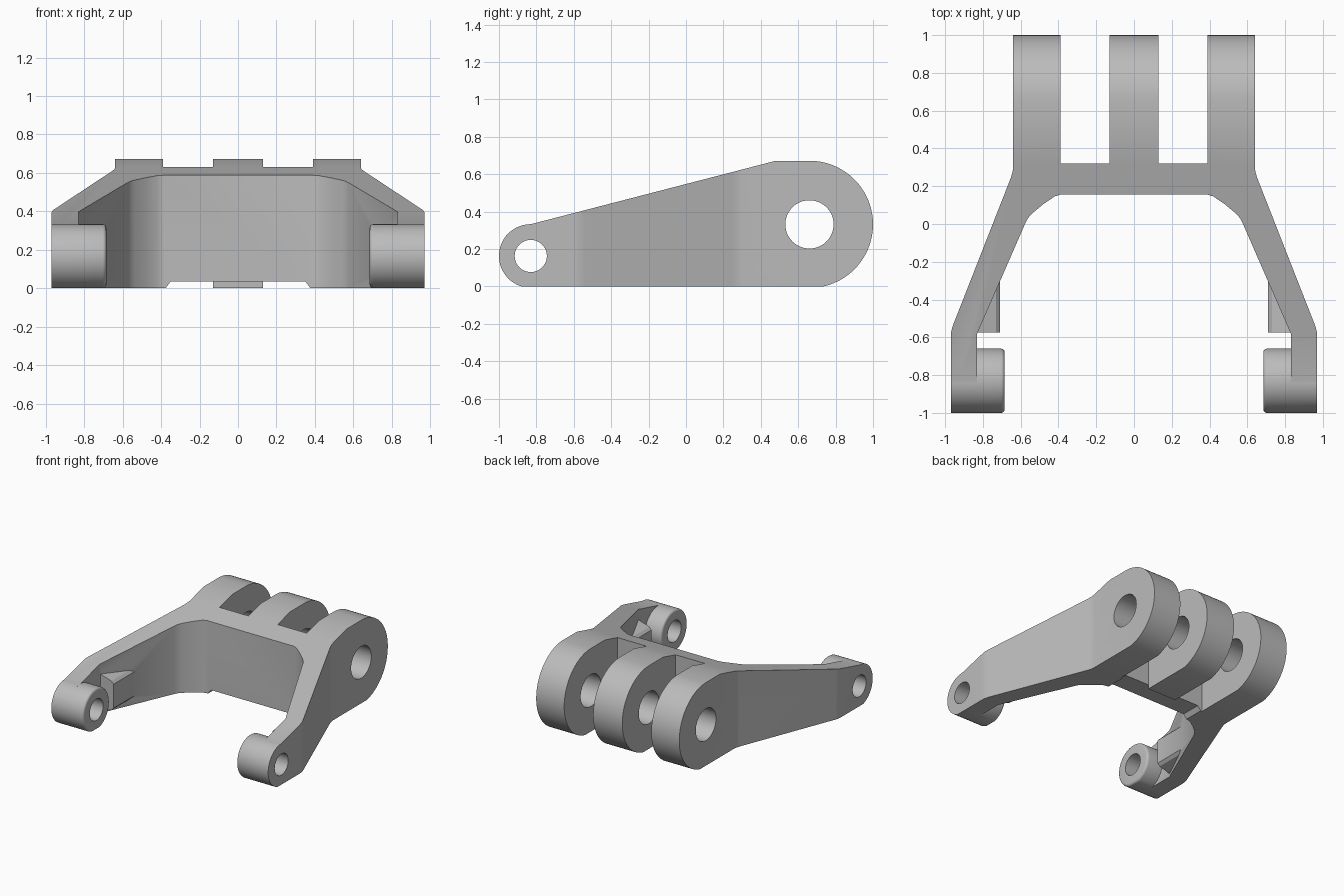
import bpy, bmesh
from math import asin, sin, cos, pi, radians
from mathutils import Vector

cube = bpy.data.objects.get("Cube")
if cube:
    bpy.data.objects.remove(cube)

steel = bpy.data.materials.new("light grey metal")
steel.use_nodes = True
GREY = (0.5, 0.5, 0.5, 1)
steel.diffuse_color = GREY
steel.node_tree.nodes["Principled BSDF"].inputs["Base Color"].default_value = GREY

FRONT, REAR = (-0.83, 0.163), (0.66, 0.332)   # pivot axes as (y, z)
R_FRONT, R_REAR = 0.17, 0.34


def arc(centre, r, a0, a1, n=40):
    return [(centre[0] + r * cos(a0 + (a1 - a0) * i / n),
             centre[1] + r * sin(a0 + (a1 - a0) * i / n)) for i in range(n + 1)]


def prism(name, outline, axis, lo, hi, bevel=0):
    """Extrude a 2D outline along x (outline in y,z), y (x,z) or z (x,y)."""
    place = {"x": lambda a, b, t: (t, a, b),
             "y": lambda a, b, t: (a, t, b),
             "z": lambda a, b, t: (a, b, t)}[axis]
    bm = bmesh.new()
    base = bm.faces.new([bm.verts.new(place(a, b, lo)) for a, b in outline])
    top = bmesh.ops.extrude_face_region(bm, geom=[base])["geom"]
    shift = Vector(place(0, 0, hi - lo))
    bmesh.ops.translate(bm, verts=[v for v in top if isinstance(v, bmesh.types.BMVert)], vec=shift)
    bmesh.ops.recalc_face_normals(bm, faces=bm.faces[:])
    if bevel:
        # round off the rim at the low end only
        rim = [e for e in bm.edges if all(abs(v.co.dot(shift.normalized()) - lo) < 1e-5 for v in e.verts)]
        bmesh.ops.bevel(bm, geom=rim, offset=bevel, segments=4, profile=0.5, affect="EDGES")
    mesh = bpy.data.meshes.new(name)
    bm.to_mesh(mesh)
    bm.free()
    ob = bpy.data.objects.new(name, mesh)
    bpy.context.collection.objects.link(ob)
    mesh.materials.append(steel)
    return ob


def mirrored(ob):
    twin = ob.copy()
    twin.data = ob.data.copy()
    bpy.context.collection.objects.link(twin)
    bm = bmesh.new()
    bm.from_mesh(twin.data)
    for v in bm.verts:
        v.co.x = -v.co.x
    bmesh.ops.reverse_faces(bm, faces=bm.faces[:])
    bm.to_mesh(twin.data)
    bm.free()
    return twin


def combine(target, other, operation):
    bpy.ops.object.select_all(action="DESELECT")
    bpy.context.view_layer.objects.active = target
    target.select_set(True)
    mod = target.modifiers.new(operation, "BOOLEAN")
    mod.operation, mod.solver, mod.object = operation, "EXACT", other
    bpy.ops.object.modifier_apply(modifier=mod.name)
    bpy.data.objects.remove(other)


# Side profile: two rounded pivot ends, flat underside, sloping top
front_dip = asin(FRONT[1] / R_FRONT)
rear_dip = asin(REAR[1] / R_REAR)
side = (arc(REAR, R_REAR, -rear_dip, pi / 2)
        + [(0.48, 0.672)]
        + arc(FRONT, R_FRONT, pi / 2, pi + front_dip))
frame = prism("link_frame", side, "x", -0.97, 0.97)

# Plan outline: splayed arms, cross web and three rear lugs
half = [(0.13, 0.32), (0.13, 1.1), (0.13, 0.32), (0.39, 0.32)]
half = [(0.13, 1.1), (0.13, 0.32), (0.39, 0.32), (0.39, 1.1), (0.64, 1.1),
        (0.64, 0.30), (0.643, 0.275), (0.652, 0.245),
        (0.96, -0.54), (0.968, -0.57), (0.97, -0.60), (0.97, -1.1),
        (0.83, -1.1), (0.83, -0.58),
        (0.575, 0.005), (0.562, 0.03), (0.54, 0.055), (0.48, 0.105),
        (0.42, 0.146), (0.39, 0.155)]
plan = prism("plan_shape", half + [(-x, y) for x, y in reversed(half)], "z", -0.2, 0.9)
combine(frame, plan, "INTERSECT")

# Front pivot bosses, reaching inward from the arms
boss = prism("front_boss", arc(FRONT, R_FRONT, -front_dip, pi + front_dip, 64)[:],
             "x", 0.685, 0.93, bevel=0.018)
# Stop blocks on the inner faces of the arms
stop = prism("stop_block", [(0.71, 0.07), (0.71, 0.265), (0.73, 0.285),
                            (0.84, 0.32), (0.84, 0.02), (0.73, 0.05)], "y", -0.575, -0.28)
for part in (boss, stop):
    combine(frame, mirrored(part), "UNION")
    combine(frame, part, "UNION")

# Shallow relief under the cross web
relief = prism("web_relief", [(-0.40, -0.03), (-0.35, 0.035), (0.35, 0.035), (0.40, -0.03)],
               "y", 0.0, 0.32)
combine(frame, relief, "DIFFERENCE")

# Pivot bores through both ends
for centre, radius in ((FRONT, 0.086), (REAR, 0.129)):
    bore = prism("bore", arc(centre, radius, 0, 2 * pi, 48)[:-1], "x", -1.2, 1.2)
    combine(frame, bore, "DIFFERENCE")

bpy.ops.object.select_all(action="DESELECT")
frame.select_set(True)
bpy.context.view_layer.objects.active = frame
bpy.ops.object.shade_smooth_by_angle(angle=radians(25))
